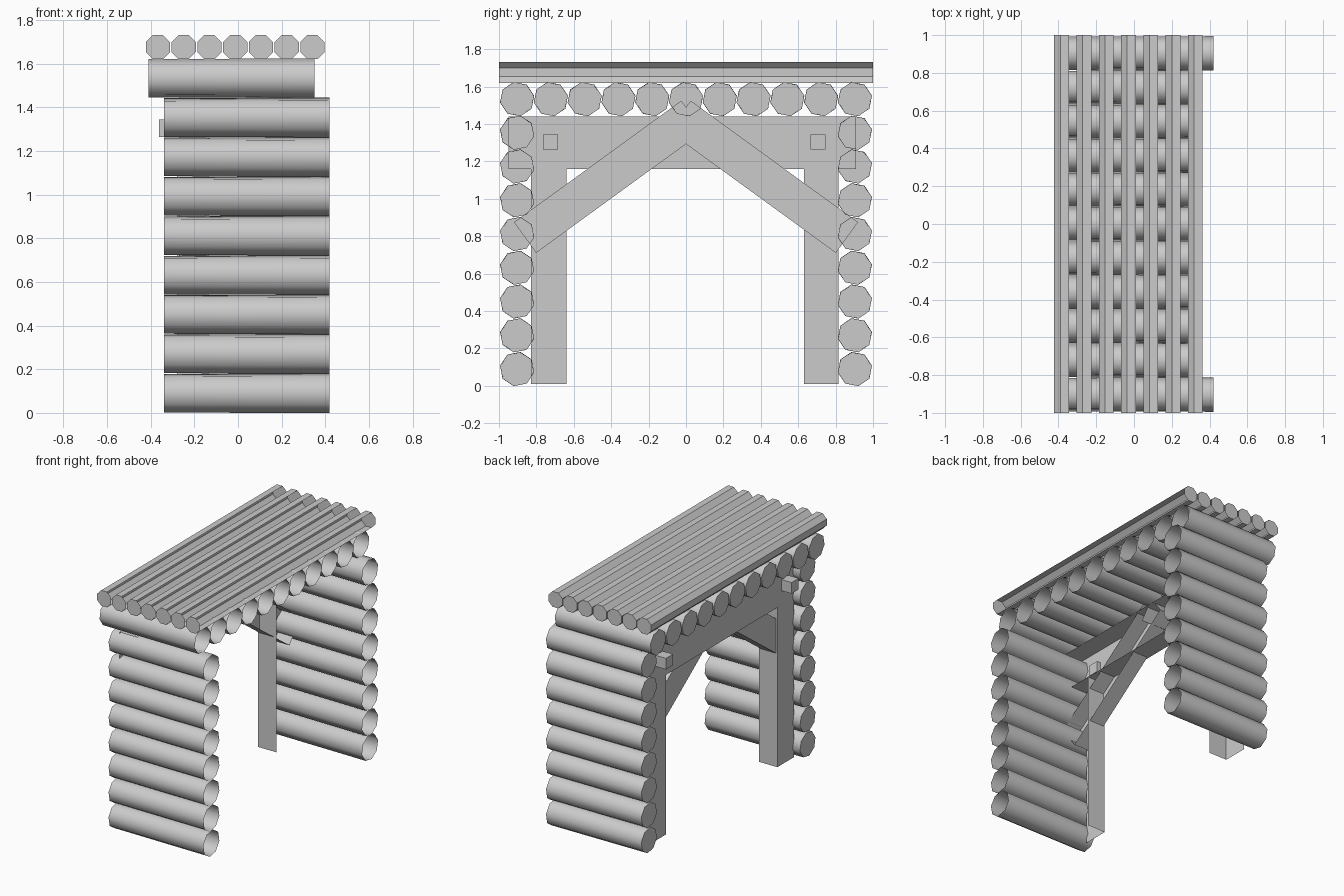
import bpy, math
from mathutils import Matrix, Vector

if "Cube" in bpy.data.objects:
    bpy.data.objects.remove(bpy.data.objects["Cube"])

grey = bpy.data.materials.new("plain_grey")
grey.diffuse_color = (0.6, 0.6, 0.6, 1)
grey.use_nodes = True
grey.node_tree.nodes["Principled BSDF"].inputs["Base Color"].default_value = grey.diffuse_color


def make(name, verts, faces, smooth=False):
    me = bpy.data.meshes.new(name)
    me.from_pydata(verts, [], faces)
    me.materials.append(grey)
    ob = bpy.data.objects.new(name, me)
    bpy.context.collection.objects.link(ob)
    if smooth:
        for p in me.polygons:
            p.use_smooth = len(p.vertices) == 4
    return ob


def log(name, start, end, r0, r1, turn, open_end=False, smooth=False, keep=None, sides=8):
    """Low-poly log; the far end may be hollow and keep(centre) may drop side faces."""
    a, b = Vector(start), Vector(end)
    rot = (b - a).to_track_quat('Z', 'Y')
    verts = []
    for c, r in ((a, r0), (b, r1)):
        for i in range(sides):
            t = turn + i * 2 * math.pi / sides
            verts.append(c + rot @ Vector((r * math.cos(t), r * math.sin(t), 0)))
    faces = [(i, (i + 1) % sides, sides + (i + 1) % sides, sides + i) for i in range(sides)]
    if keep:
        mid = (a + b) / 2
        faces = [f for f in faces if keep(sum((verts[v] for v in f), Vector()) / 4 - mid)]
    faces.append(tuple(reversed(range(sides))))
    if not open_end:
        faces.append(tuple(range(sides, 2 * sides)))
    return make(name, verts, faces, smooth)


def box(name, lo, hi, matrix=Matrix(), skip=()):
    """Box whose hidden sides can be left out."""
    verts = [matrix @ Vector((x, y, z)) for x in (lo[0], hi[0])
             for y in (lo[1], hi[1]) for z in (lo[2], hi[2])]
    faces = {"-x": (0, 1, 3, 2), "+x": (4, 6, 7, 5), "-y": (0, 4, 5, 1),
             "+y": (2, 3, 7, 6), "-z": (0, 2, 6, 4), "+z": (1, 5, 7, 3)}
    return make(name, verts, [f for k, f in faces.items() if k not in skip])


# side walls: eight stacked logs each, hollow at the +x end
for side, label in ((-1, "front"), (1, "back")):
    for i in range(8):
        y, z = side * 0.903, 0.09 + 0.1805 * i
        log(f"{label}_wall_log_{i + 1}", (-0.338, y, z), (0.42, y, z),
            0.09, 0.093, 0.2 * side, True, True)

# lower roof layer: logs running along x
for i in range(11):
    y = -0.903 + 0.1806 * i
    log(f"ceiling_log_{i + 1}", (-0.41, y, 1.533), (0.35, y, 1.533),
        0.09, 0.093, 0.2, True, True)

# upper roof layer: thinner logs running along y, open on the +x side
for i in range(7):
    x = -0.367 + 0.118 * i
    log(f"roof_log_{i + 1}", (x, -1, 1.676), (x, 1, 1.676), 0.06, 0.06,
        math.pi / 8, keep=lambda d: d.x < 0.01)

# timber frame on the -x side, open towards +x
box("lintel_beam", (-0.28, -0.95, 1.16), (-0.135, 0.91, 1.44), skip=("+x", "-y", "+y"))
box("front_post", (-0.28, -0.83, 0.01), (-0.135, -0.64, 1.165), skip=("+x", "-z", "+z", "-y"))
box("back_post", (-0.28, 0.63, 0.01), (-0.135, 0.815, 1.165), skip=("+x", "-z", "+z", "+y"))

# diagonal braces meeting at the middle
for side, label in ((-1, "front"), (1, "back")):
    m = Matrix.Translation((-0.21, side * 0.413, 1.118)) @ \
        Matrix.Rotation(-side * math.radians(36), 4, 'X')
    box(f"{label}_brace", (-0.06, -0.553, -0.101), (0.06, 0.553, 0.101), m, skip=("+x",))

# square pegs through the beam
for y, label in ((-0.725, "front"), (0.705, "back")):
    box(f"{label}_peg", (-0.362, y - 0.04, 1.265), (-0.25, y + 0.04, 1.345))
